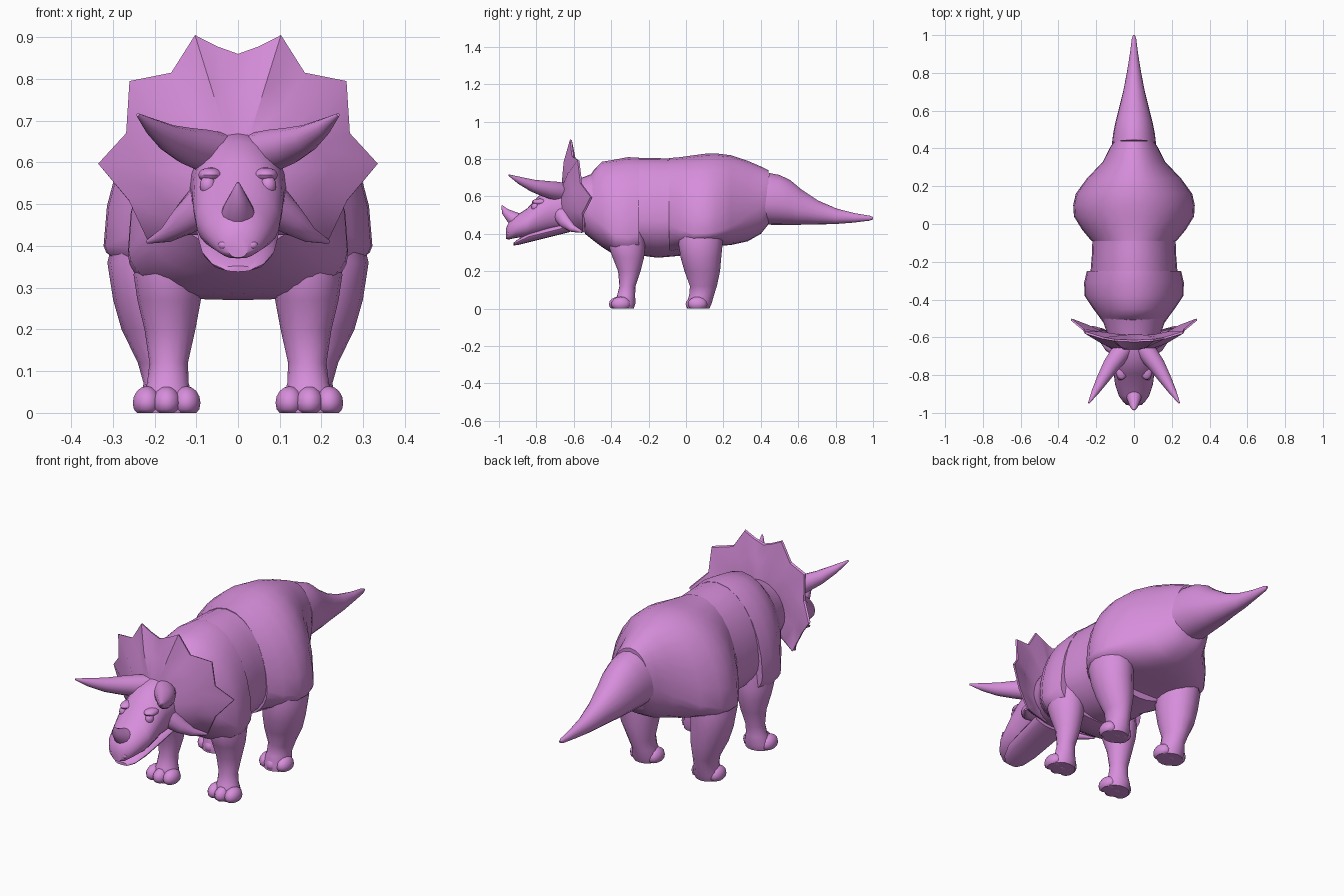
import bpy, bmesh
from math import sin, cos, pi, radians
from mathutils import Vector

cube = bpy.data.objects.get("Cube")
if cube:
    bpy.data.objects.remove(cube)

# One skin colour for the whole animal
skin = bpy.data.materials.new("orchid skin")
skin.use_nodes = True
colour = (0.68, 0.27, 0.71, 1)
skin.diffuse_color = colour
skin.node_tree.nodes["Principled BSDF"].inputs["Base Color"].default_value = colour
parts = []


def finish(name, bm):
    bmesh.ops.recalc_face_normals(bm, faces=bm.faces)
    mesh = bpy.data.meshes.new(name)
    bm.to_mesh(mesh)
    bm.free()
    mesh.materials.append(skin)
    obj = bpy.data.objects.new(name, mesh)
    bpy.context.collection.objects.link(obj)
    parts.append(obj)


def skin_rings(name, rings):
    """Bridge closed rings of points and cap both ends."""
    bm = bmesh.new()
    loops = [[bm.verts.new(p) for p in ring] for ring in rings]
    for a, b in zip(loops, loops[1:]):
        for i in range(len(a)):
            bm.faces.new((a[i - 1], a[i], b[i], b[i - 1]))
    bm.faces.new(loops[0])
    bm.faces.new(loops[-1])
    finish(name, bm)


def angles(count):
    return [2 * pi * i / count for i in range(count)]


def trunk(name, sections, lean=0, count=28, box=1):
    """Sections along y: (y, half width, bottom, top, widest height).
    A box value under 1 squares off the underside."""
    rings = []
    for y, w, low, high, mid in sections:
        ring = []
        for t in angles(count):
            c, s = cos(t), sin(t)
            if c < 0:
                s = abs(s) ** box * (1 if s > 0 else -1)
            z = mid + c * (high - mid if c > 0 else mid - low)
            ring.append((w * s, y + lean * (z - mid), z))
        rings.append(ring)
    skin_rings(name, rings)


def leg(name, side, sections):
    """Level sections: (z, centre x, centre y, radius x, radius y)."""
    skin_rings(name, [[(side * (x + rx * cos(t)), y + ry * sin(t), z)
                       for t in angles(16)] for z, x, y, rx, ry in sections])


def spike(name, points, radii, side=1):
    """Tapered round tube along a path."""
    path = [Vector((side * x, y, z)) for x, y, z in points]
    rings = []
    for i, p in enumerate(path):
        along = path[min(i + 1, len(path) - 1)] - path[max(i - 1, 0)]
        u = along.cross(Vector((0, 0, 1))).normalized()
        v = along.cross(u).normalized()
        rings.append([p + radii[i] * (u * cos(t) + v * sin(t)) for t in angles(14)])
    skin_rings(name, rings)


def blob(name, centre, size):
    bm = bmesh.new()
    bmesh.ops.create_uvsphere(bm, u_segments=14, v_segments=8, radius=1)
    for v in bm.verts:
        v.co = Vector([c + s * k for c, s, k in zip(centre, size, v.co)])
        v.co.z = max(v.co.z, 0)
    finish(name, bm)


# Body in overlapping plates
trunk("hindquarters", [
    (-.09, .225, .29, .805, .45), (-.03, .275, .31, .81, .42),
    (.04, .318, .325, .82, .40), (.10, .322, .33, .828, .40),
    (.16, .308, .335, .83, .41), (.24, .25, .34, .82, .44),
    (.33, .165, .36, .79, .50), (.40, .13, .40, .76, .55),
    (.44, .105, .45, .74, .58)], box=.75)
trunk("belly", [
    (-.32, .225, .29, .80, .47), (-.25, .23, .285, .805, .47),
    (-.15, .222, .272, .805, .47), (-.06, .22, .28, .80, .47),
    (.04, .22, .29, .80, .47)])
trunk("shoulders", [
    (-.54, .15, .40, .67, .52), (-.49, .185, .36, .745, .48),
    (-.45, .215, .33, .785, .45), (-.38, .262, .285, .797, .39),
    (-.31, .264, .27, .81, .38), (-.25, .25, .28, .807, .40)], box=.65)
trunk("neck", [
    (-.64, .12, .43, .68, .55), (-.57, .145, .415, .70, .54),
    (-.50, .17, .40, .728, .53), (-.455, .185, .40, .75, .53)], lean=.08)
trunk("tail", [
    (.425, .117, .45, .725, .56), (.48, .11, .448, .715, .56),
    (.54, .098, .448, .688, .55), (.60, .083, .448, .64, .53),
    (.70, .058, .45, .577, .51), (.80, .038, .452, .535, .49),
    (.90, .022, .46, .51, .485), (.98, .012, .47, .497, .484),
    (1, .005, .477, .49, .484)], lean=.12, count=20)

# Head and jaw
trunk("head", [
    (-.57, .12, .43, .68, .55), (-.66, .115, .42, .67, .54),
    (-.73, .11, .41, .65, .53), (-.79, .108, .395, .60, .50),
    (-.85, .10, .385, .535, .455), (-.91, .08, .378, .497, .435),
    (-.945, .055, .37, .468, .415), (-.962, .025, .372, .43, .40)],
    count=24, box=.75)
trunk("lower_jaw", [
    (-.62, .10, .41, .47, .44), (-.74, .093, .38, .44, .41),
    (-.84, .086, .355, .405, .385), (-.90, .062, .34, .37, .357),
    (-.922, .035, .338, .352, .345)], count=16)
spike("nose_horn", [(0, -.88, .455), (0, -.93, .488), (0, -.968, .52), (0, -.985, .552)],
      [.05, .036, .02, .003])

# Neck frill: scalloped rim joined to front and back collars
rim = [(0, -.625, .86), (.05, -.622, .878), (.103, -.62, .905), (.16, -.61, .815),
       (.26, -.58, .795), (.268, -.565, .67), (.335, -.51, .597), (.262, -.555, .51),
       (.215, -.55, .41), (.12, -.60, .43), (0, -.63, .43)]
tips = {2, 4, 6, 8}


def collar(width, height, y):
    ring = []
    for x, _, z in rim:
        d = Vector((x * .8, 0, z - .57)).normalized()
        ring.append((width * d.x, y, .565 + height * d.z))
    return ring


def between(a, b, ridge):
    out = []
    for i, (p, q) in enumerate(zip(a, b)):
        m = Vector(p).lerp(Vector(q), .5)
        m.y += -ridge if i in tips else ridge * .6
        out.append(m)
    return out


def mirrored(half):
    return [Vector(p) for p in half] + [Vector((-p[0], p[1], p[2])) for p in half[-2:0:-1]]


front = collar(.115, .10, -.665)
back = collar(.15, .13, -.585)
rear_rim = [(x * .99, y + .01, z - .004) for x, y, z in rim]
skin_rings("frill", [mirrored(r) for r in (
    front, between(front, rim, .012), rim, rear_rim,
    between(back, rear_rim, -.008), back)])

# Paired parts
for side, label in ((1, "left"), (-1, "right")):
    spike(label + "_brow_horn",
          [(.045, -.65, .62), (.085, -.70, .63), (.122, -.75, .64),
           (.165, -.82, .658), (.205, -.888, .685), (.24, -.948, .714)],
          [.052, .05, .044, .033, .02, .004], side)
    spike(label + "_cheek_horn",
          [(.08, -.66, .50), (.13, -.64, .46), (.17, -.605, .428), (.216, -.555, .41)],
          [.05, .036, .02, .005], side)
    blob(label + "_eye", (side * .072, -.805, .545), (.02, .022, .024))
    blob(label + "_brow", (side * .066, -.78, .57), (.03, .045, .018))
    blob(label + "_nostril", (side * .034, -.947, .402), (.014, .012, .011))
    leg(label + "_front_leg", side, [
        (0, .171, -.335, .065, .055), (.03, .171, -.33, .066, .06),
        (.07, .168, -.32, .05, .048), (.12, .166, -.313, .046, .043),
        (.20, .163, -.303, .061, .06), (.27, .165, -.308, .076, .083),
        (.33, .165, -.315, .085, .097), (.42, .16, -.315, .08, .09)])
    leg(label + "_back_leg", side, [
        (0, .171, .065, .062, .06), (.03, .171, .07, .066, .068),
        (.07, .172, .083, .054, .066), (.12, .18, .093, .06, .072),
        (.20, .193, .087, .086, .095), (.27, .202, .08, .097, .108),
        (.36, .21, .077, .103, .12), (.45, .20, .077, .09, .11)])
    # Three toes on each foot
    for foot, y in (("front", -.36), ("back", .05)):
        for n in (-1, 0, 1):
            blob(f"{label}_{foot}_toe_{n + 2}",
                 (side * (.171 + .047 * n), y + .012 * abs(n), .024),
                 (.035, .052, .04))

# Smooth shading with crisp edges kept
bpy.ops.object.select_all(action="DESELECT")
for obj in parts:
    obj.select_set(True)
bpy.context.view_layer.objects.active = parts[0]
bpy.ops.object.shade_smooth_by_angle(angle=radians(40))
